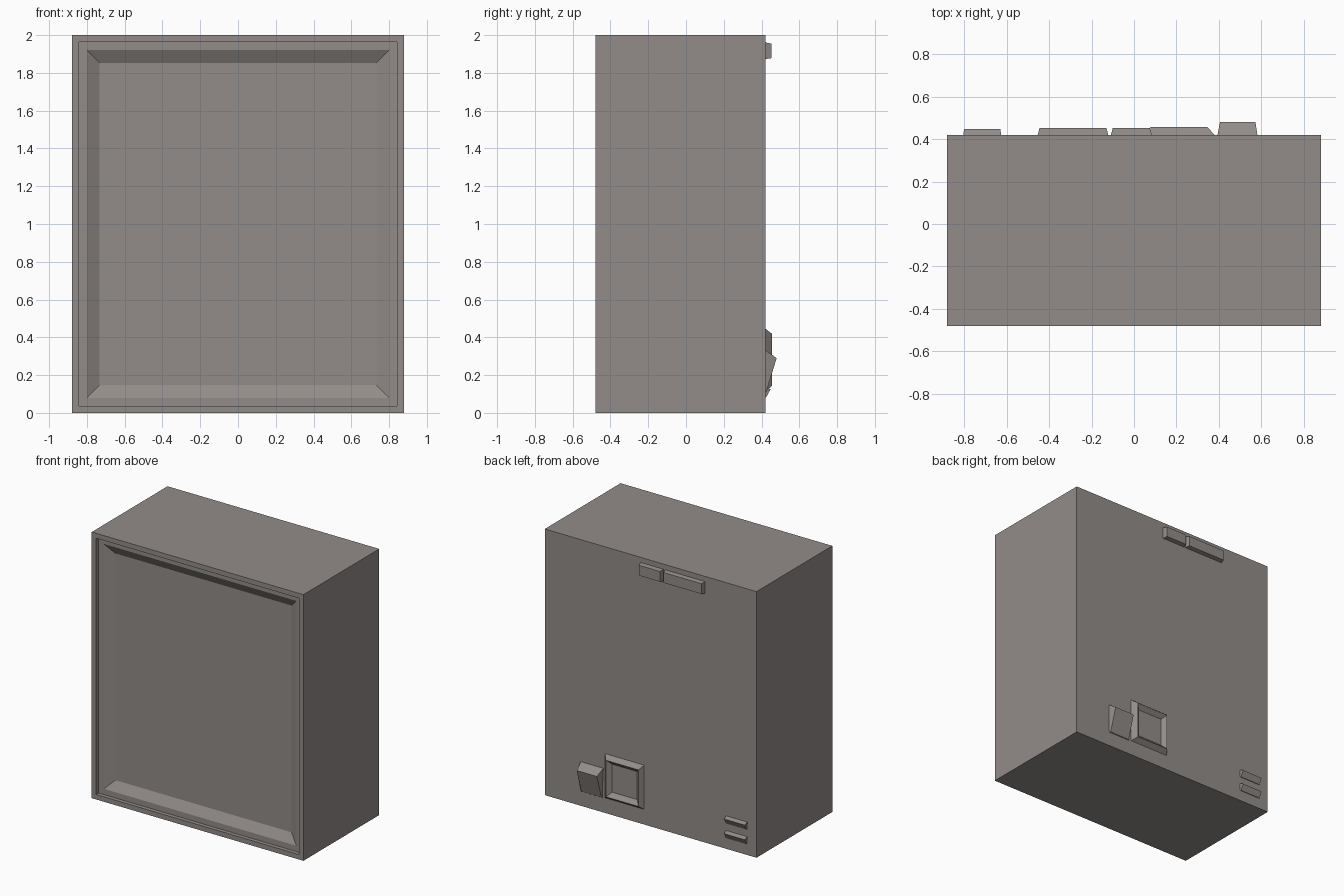
import bpy, bmesh

if "Cube" in bpy.data.objects:
    bpy.data.objects.remove(bpy.data.objects["Cube"])

grey = bpy.data.materials.new("warm grey")
grey.diffuse_color = (0.29, 0.265, 0.25, 1)
grey.use_nodes = True
grey.node_tree.nodes["Principled BSDF"].inputs["Base Color"].default_value = grey.diffuse_color


def ringed(name, rings):
    """Bridge upright rectangles (x0, x1, z0, z1, y_bottom, y_top) and cap both ends."""
    bm = bmesh.new()
    loops = []
    for x0, x1, z0, z1, yb, yt in rings:
        corners = [(x0, yb, z0), (x1, yb, z0), (x1, yt, z1), (x0, yt, z1)]
        loops.append([bm.verts.new(c) for c in corners])
    for a, b in zip(loops, loops[1:]):
        for i in range(4):
            j = (i + 1) % 4
            bm.faces.new((a[i], a[j], b[j], b[i]))
    bm.faces.new(loops[0][::-1])
    bm.faces.new(loops[-1])
    bmesh.ops.recalc_face_normals(bm, faces=bm.faces)
    mesh = bpy.data.meshes.new(name)
    bm.to_mesh(mesh)
    bm.free()
    mesh.materials.append(grey)
    obj = bpy.data.objects.new(name, mesh)
    bpy.context.collection.objects.link(obj)
    return obj


def inset(m, y):
    """Rectangle of the cabinet outline pulled in by m."""
    return (-0.88 + m, 0.88 - m, m, 2 - m, y, y)


BACK = 0.42    # back panel
SEAT = 0.415   # parts are seated slightly into the panel

# Cabinet with a stepped rim and a sloped recess in the front
ringed("cabinet", [inset(0, BACK), inset(0, -0.48), inset(0.037, -0.48),
                   inset(0.037, -0.45), inset(0.08, -0.45), inset(0.148, -0.41)])

# Two label plates near the top of the back
for name, x0, x1 in (("wide_back_plate", -0.455, -0.12),
                     ("narrow_back_plate", -0.11, 0.085)):
    ringed(name, [(x0, x1, 1.872, 1.962, SEAT, SEAT),
                  (x0 + 0.01, x1 - 0.01, 1.878, 1.955, 0.452, 0.452)])

# Socket frame: raised sloping border around a sunken floor
ringed("socket_frame", [(0.05, 0.383, 0.11, 0.45, SEAT, SEAT),
                        (0.077, 0.347, 0.143, 0.418, 0.456, 0.456),
                        (0.108, 0.316, 0.175, 0.386, 0.426, 0.426)])

# Wedge switch beside the socket, deepest at its top
ringed("wedge_switch", [(0.392, 0.582, 0.105, 0.335, SEAT, SEAT),
                        (0.405, 0.572, 0.112, 0.29, 0.425, 0.48)])

# Two small wedge vents in the lower corner
for i, z in enumerate((0.08, 0.19)):
    ringed(f"vent_{i + 1}", [(-0.805, -0.625, z, z + 0.06, SEAT, SEAT),
                             (-0.80, -0.63, z + 0.002, z + 0.045, 0.424, 0.448)])
